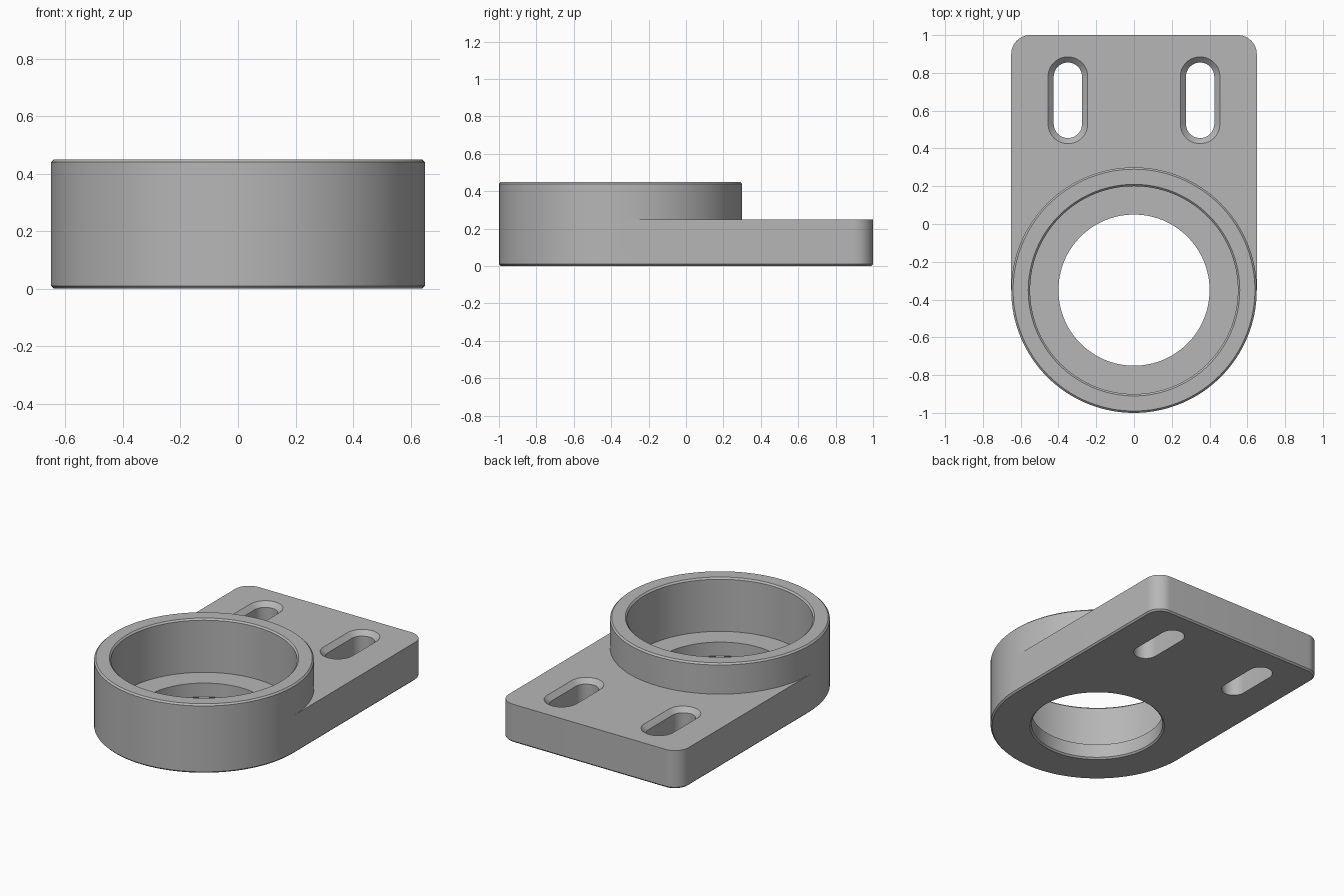
import bpy
import bmesh
from math import cos, sin, radians

default = bpy.data.objects.get("Cube")
if default:
    bpy.data.objects.remove(default)

# Main dimensions
RADIUS, CENTRE_Y, BACK_Y = 0.65, -0.35, 1.0
PLATE_TOP, RING_TOP, CHAMFER = 0.25, 0.45, 0.01
CORNER = 0.1

grey = bpy.data.materials.new("machined grey")
grey.use_nodes = True
colour = (0.47, 0.47, 0.47, 1)
grey.diffuse_color = colour
grey.node_tree.nodes["Principled BSDF"].inputs["Base Color"].default_value = colour


def arc(cx, cy, r, start, end, steps, z):
    angles = [radians(start + (end - start) * i / steps) for i in range(steps + 1)]
    return [(cx + r * cos(a), cy + r * sin(a), z) for a in angles]


def circle(r, z):
    return (arc(0, CENTRE_Y, r, 180, 360, 64, z)[:-1]
            + arc(0, CENTRE_Y, r, 0, 180, 64, z)[:-1])


def plate_outline(inset, z):
    x, y, r = RADIUS - CORNER, BACK_Y - CORNER, CORNER - inset
    return (arc(0, CENTRE_Y, RADIUS - inset, 180, 360, 64, z)
            + arc(x, y, r, 0, 90, 12, z)
            + arc(-x, y, r, 90, 180, 12, z))


def slot_outline(x, r, z):
    return (arc(x, 0.78, r, 0, 180, 24, z)
            + arc(x, 0.53, r, 180, 360, 24, z))


def loft(name, loops):
    """Closed solid through a stack of equal-length loops."""
    bm = bmesh.new()
    rows = [[bm.verts.new(p) for p in loop] for loop in loops]
    n = len(rows[0])
    for low, high in zip(rows, rows[1:]):
        for i in range(n):
            j = (i + 1) % n
            bm.faces.new((low[i], low[j], high[j], high[i]))
    bm.faces.new(rows[0][::-1])
    bm.faces.new(rows[-1])
    bmesh.ops.recalc_face_normals(bm, faces=bm.faces[:])
    mesh = bpy.data.meshes.new(name)
    bm.to_mesh(mesh)
    bm.free()
    mesh.materials.append(grey)
    obj = bpy.data.objects.new(name, mesh)
    bpy.context.collection.objects.link(obj)
    return obj


# Base plate with a round nose and chamfered underside
bracket = loft("bearing_bracket", [
    plate_outline(CHAMFER, 0),
    plate_outline(0, CHAMFER),
    plate_outline(0, PLATE_TOP)])

# Raised housing ring
ring = loft("housing_ring", [
    circle(RADIUS, PLATE_TOP),
    circle(RADIUS, RING_TOP - CHAMFER),
    circle(RADIUS - CHAMFER, RING_TOP)])

# Stepped bore, chamfered at both mouths
bore = loft("bore_cutter", [circle(r, z) for r, z in (
    (0.42, -0.01), (0.40, 0.01), (0.40, 0.10),
    (0.55, 0.10), (0.55, 0.44), (0.57, 0.46))])

# Mounting slots with countersunk tops
slots = [loft("slot_cutter", [slot_outline(x, r, z) for r, z in (
    (0.075, -0.05), (0.075, 0.22), (0.115, 0.26))]) for x in (-0.35, 0.35)]

# Combine into one solid
tools = [ring, bore] + slots
for tool in tools:
    tool.hide_render = True
    mod = bracket.modifiers.new(tool.name, 'BOOLEAN')
    mod.operation = 'UNION' if tool is ring else 'DIFFERENCE'
    mod.solver = 'EXACT'
    mod.object = tool

bpy.context.view_layer.update()
graph = bpy.context.evaluated_depsgraph_get()
solid = bpy.data.meshes.new_from_object(bracket.evaluated_get(graph))
bracket.modifiers.clear()
bracket.data = solid
for tool in tools:
    bpy.data.objects.remove(tool)

solid.materials.clear()
solid.materials.append(grey)
for face in solid.polygons:
    face.material_index = 0

# Smooth walls, crisp edges
for obj in bpy.context.selected_objects:
    obj.select_set(False)
bracket.select_set(True)
bpy.context.view_layer.objects.active = bracket
bpy.ops.object.shade_smooth_by_angle(angle=radians(25))
